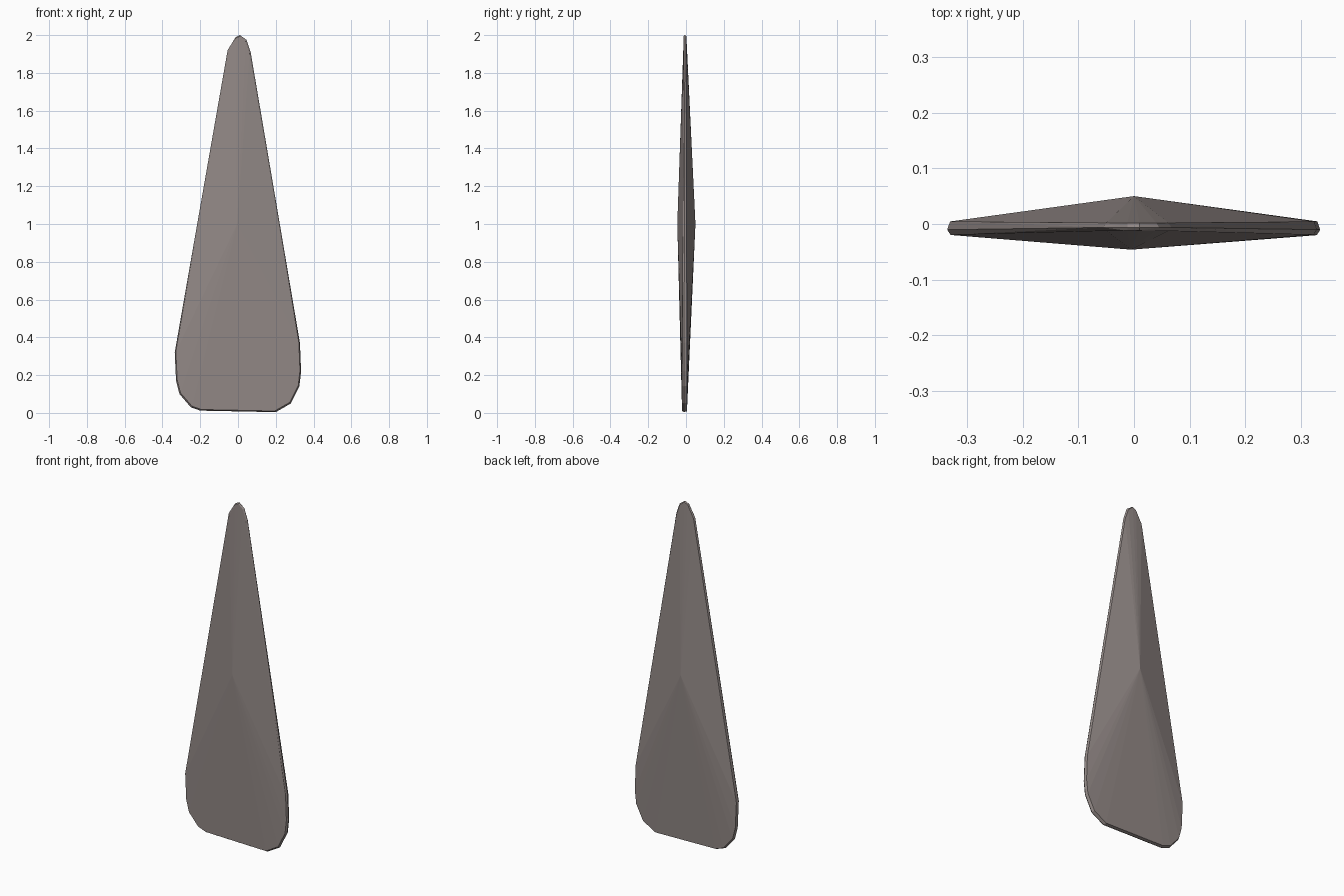
import bpy, bmesh

if "Cube" in bpy.data.objects:
    bpy.data.objects.remove(bpy.data.objects["Cube"])

# Blade outline in x, z, clockwise from the tip
outline = [(0.01, 2.0), (0.045, 1.975), (0.067, 1.91), (0.328, 0.37), (0.334, 0.22),
           (0.325, 0.14), (0.28, 0.05), (0.2, 0.004), (-0.2, 0.012), (-0.25, 0.03),
           (-0.31, 0.1), (-0.328, 0.17), (-0.335, 0.32), (-0.055, 1.92), (-0.012, 1.99)]


def rim(bm, y_low, y_high, inset):
    """Add one ring of rim points, pulled inwards and tapering in y to the tip."""
    for x, z in outline:
        t = z / 2
        sx = x - inset * (1 if x > 0 else -1) * (abs(x) > 0.04)
        sz = z + inset * (1 - 2 * t)
        bm.verts.new((sx, y_low + (y_high - y_low) * t, sz))


bm = bmesh.new()
# Thin chamfered rim: front ring, outer ring, back ring
rim(bm, -0.021, -0.012, 0.006)
rim(bm, -0.011, -0.006, 0.0)
rim(bm, 0.005, 0.002, 0.005)
# Front and back peaks of the faceted faces
bm.verts.new((-0.005, -0.046, 1.0))
bm.verts.new((0, 0.05, 1.0))

# Wrap the points in one closed faceted skin
hull = bmesh.ops.convex_hull(bm, input=bm.verts)
spare = {g for g in hull["geom_interior"] + hull["geom_unused"]
         if isinstance(g, bmesh.types.BMVert)}
bmesh.ops.delete(bm, geom=list(spare), context='VERTS')
bmesh.ops.recalc_face_normals(bm, faces=bm.faces)

mesh = bpy.data.meshes.new("stone_blade")
bm.to_mesh(mesh)
bm.free()
blade = bpy.data.objects.new("stone_blade", mesh)
bpy.context.collection.objects.link(blade)

# Warm grey stone
mat = bpy.data.materials.new("stone")
mat.diffuse_color = (0.29, 0.25, 0.24, 1)
mat.use_nodes = True
mat.node_tree.nodes["Principled BSDF"].inputs["Base Color"].default_value = mat.diffuse_color
mesh.materials.append(mat)
